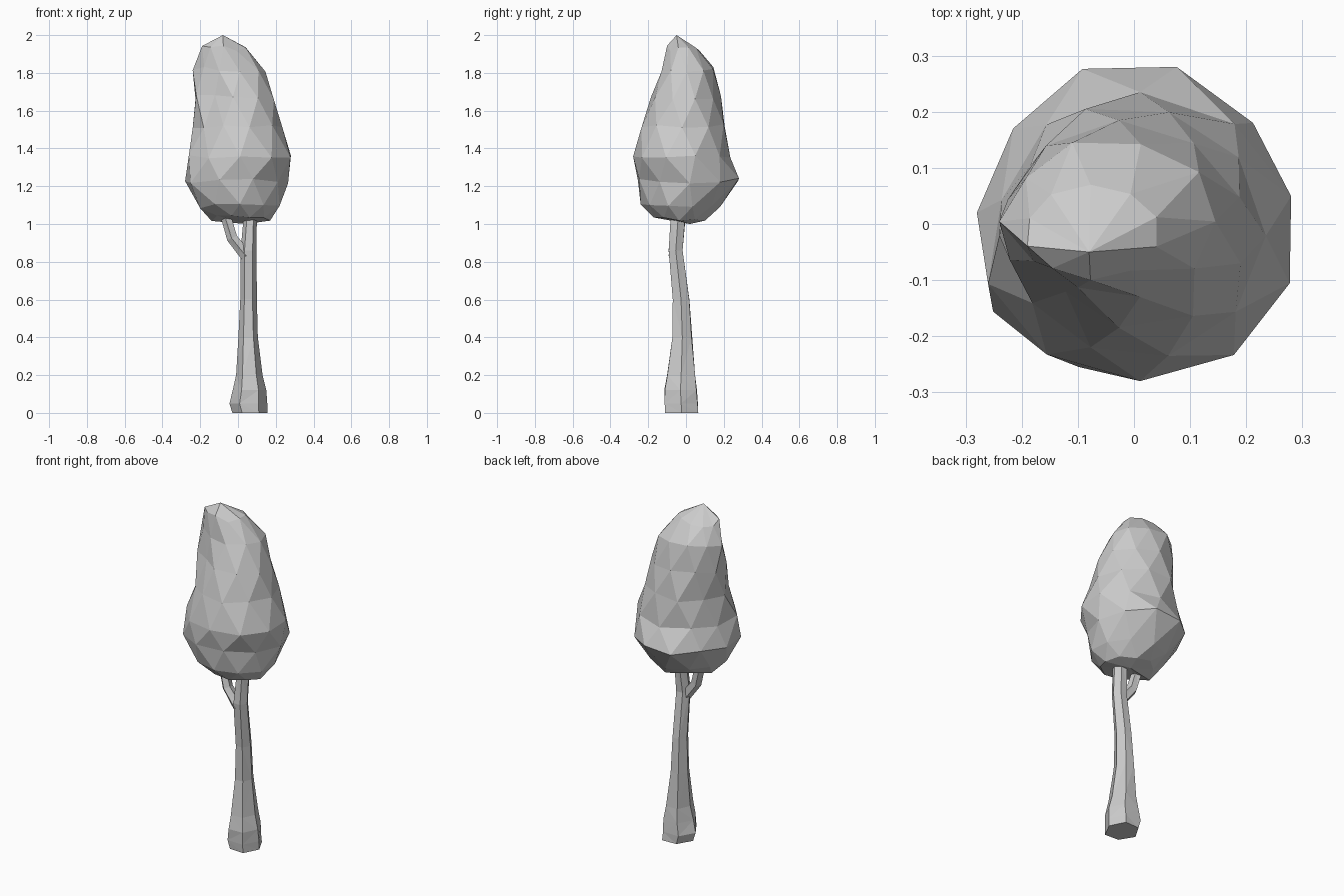
import bpy, bmesh, math, random
from mathutils import Vector

if "Cube" in bpy.data.objects:
    bpy.data.objects.remove(bpy.data.objects["Cube"])

random.seed(11)


def finish(bm, name, flatten=0):
    if flatten:  # merge nearly coplanar triangles into broad facets
        bmesh.ops.dissolve_limit(bm, angle_limit=math.radians(flatten),
                                 verts=bm.verts, edges=bm.edges)
    bmesh.ops.recalc_face_normals(bm, faces=bm.faces)
    me = bpy.data.meshes.new(name)
    bm.to_mesh(me)
    bm.free()
    ob = bpy.data.objects.new(name, me)
    bpy.context.collection.objects.link(ob)
    return ob


def bridge(bm, a, b, lean):
    # triangulated strip between two rings of equal count
    n = len(a)
    for i in range(n):
        j = (i + 1) % n
        if lean:
            bm.faces.new((a[i], a[j], b[i]))
            bm.faces.new((a[j], b[j], b[i]))
        else:
            bm.faces.new((a[i], a[j], b[j]))
            bm.faces.new((a[i], b[j], b[i]))


def fitted_ring(n, offset, box, z, dents, jitter):
    # irregular polygon stretched to fill the box x0, x1, y0, y1
    pts = []
    for i in range(n):
        t = math.tau * (i + offset) / n
        r = 1 + random.uniform(-jitter, jitter)
        for angle, width, depth in dents:
            gap = (t - math.radians(angle) + math.pi) % math.tau - math.pi
            r -= depth * math.exp(-(gap / width) ** 2)
        pts.append((r * math.cos(t), r * math.sin(t)))
    xs, ys = [p[0] for p in pts], [p[1] for p in pts]
    x0, x1, y0, y1 = box
    return [Vector((x0 + (x1 - x0) * (p[0] - min(xs)) / (max(xs) - min(xs)),
                    y0 + (y1 - y0) * (p[1] - min(ys)) / (max(ys) - min(ys)), z))
            for p in pts]


def stack(name, rings, n, step, jitter, wobble, dents=(), tips=(None, None), flatten=0):
    bm = bmesh.new()
    loops = []
    for k, (z, x0, x1, y0, y1, hollow) in enumerate(rings):
        pts = fitted_ring(n, k % 2 * step, (x0, x1, y0, y1), z,
                          [(230, 0.6, hollow), *dents], jitter)
        loops.append([bm.verts.new(p + Vector((0, 0, random.uniform(-wobble, wobble))))
                      for p in pts])
    for k in range(len(loops) - 1):
        bridge(bm, loops[k], loops[k + 1], k % 2 == 0)
    for loop, tip in zip((loops[0], loops[-1]), tips):
        if tip:
            v = bm.verts.new(tip)
            for i in range(n):
                bm.faces.new((loop[i], loop[(i + 1) % n], v))
        else:
            bm.faces.new(loop)
    return finish(bm, name, flatten)


# Crown: z, x range, y range, depth of the hollow at the front left
crown = [
    (1.03, -0.14, 0.17, -0.17, 0.10, 0),
    (1.09, -0.20, 0.22, -0.24, 0.18, -0.05),
    (1.23, -0.28, 0.265, -0.255, 0.28, -0.08),
    (1.36, -0.26, 0.28, -0.28, 0.235, 0),
    (1.52, -0.24, 0.235, -0.235, 0.205, 0.17),
    (1.67, -0.225, 0.19, -0.185, 0.185, 0.28),
    (1.82, -0.24, 0.145, -0.13, 0.145, 0.22),
    (1.93, -0.19, 0.04, -0.10, 0.07, 0.06),
]
stack("crown", crown, 10, 0.5, 0.025, 0.015,
      dents=[(152, 0.4, 0.10), (318, 0.4, 0.04)],
      tips=((0.04, 0.02, 1.0), (-0.08, -0.05, 2.0)), flatten=11)

# Trunk with flared root
trunk = [
    (0.00, -0.03, 0.155, -0.11, 0.065, 0),
    (0.05, -0.045, 0.155, -0.113, 0.063, 0),
    (0.12, -0.028, 0.15, -0.115, 0.058, 0),
    (0.20, -0.010, 0.13, -0.100, 0.048, 0),
    (0.40, 0.002, 0.105, -0.072, 0.033, 0),
    (0.60, 0.012, 0.10, -0.070, 0.018, 0),
    (0.86, 0.014, 0.098, -0.092, -0.018, 0),
    (1.06, 0.032, 0.10, -0.080, 0.00, 0),
]
stack("trunk", trunk, 6, 0, 0.05, 0)

# Side branch
path = [((0.045, -0.06, 0.83), 0.032), ((-0.03, -0.055, 0.925), 0.03),
        ((-0.068, -0.045, 1.06), 0.029)]
bm = bmesh.new()
loops = []
for k, (p, r) in enumerate(path):
    d = Vector(path[min(k + 1, 2)][0]) - Vector(path[max(k - 1, 0)][0])
    q = d.to_track_quat('Z', 'Y')
    loops.append([bm.verts.new(Vector(p) + q @ Vector((r * math.cos(math.tau * i / 5),
                                                       r * math.sin(math.tau * i / 5), 0)))
                  for i in range(5)])
for a, b in zip(loops, loops[1:]):
    bridge(bm, a, b, True)
bm.faces.new(loops[0])
bm.faces.new(loops[-1])
finish(bm, "side_branch")
